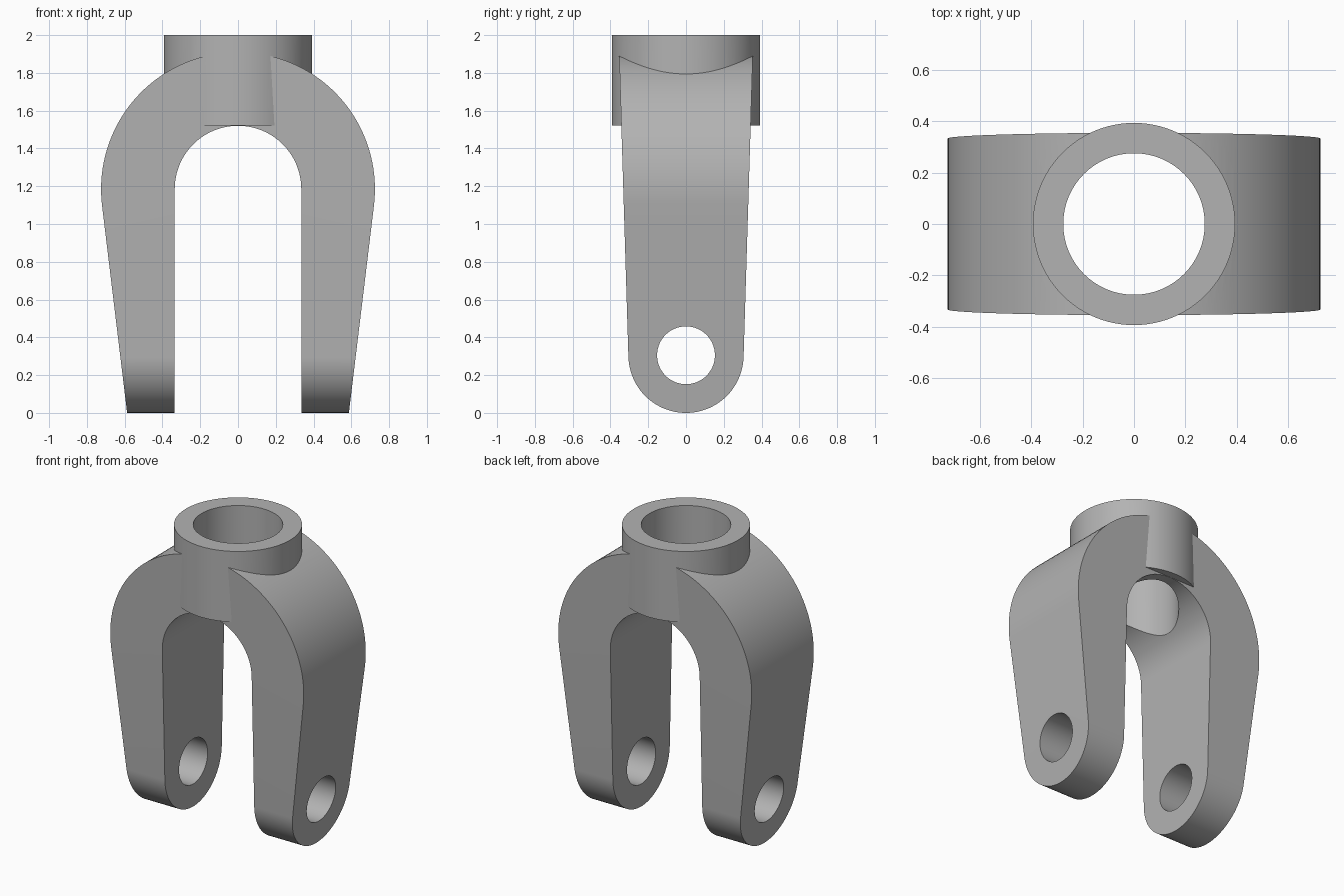
import bpy, bmesh
from math import sin, cos, pi, radians
from mathutils import Vector

if "Cube" in bpy.data.objects:
    bpy.data.objects.remove(bpy.data.objects["Cube"])

steel = bpy.data.materials.new("plain_grey")
steel.use_nodes = True
GREY = (0.45, 0.45, 0.45, 1)
steel.diffuse_color = GREY
steel.node_tree.nodes["Principled BSDF"].inputs["Base Color"].default_value = GREY


def arc(cx, cz, r, start, end, n=48):
    """Points on an arc, angles in degrees."""
    angles = [radians(start + (end - start) * i / n) for i in range(n + 1)]
    return [(cx + r * cos(a), cz + r * sin(a)) for a in angles]


def prism(name, outline, axis, low, high):
    """Extrude a closed outline along the x, y or z axis."""
    place = {"x": lambda a, b, d: (d, a, b),
             "y": lambda a, b, d: (a, d, b),
             "z": lambda a, b, d: (a, b, d)}[axis]
    bm = bmesh.new()
    face = bm.faces.new([bm.verts.new(place(a, b, low)) for a, b in outline])
    new = bmesh.ops.extrude_face_region(bm, geom=[face])["geom"]
    verts = [v for v in new if isinstance(v, bmesh.types.BMVert)]
    bmesh.ops.translate(bm, verts=verts, vec=Vector(place(0, 0, high - low)))
    bmesh.ops.recalc_face_normals(bm, faces=bm.faces)
    mesh = bpy.data.meshes.new(name)
    bm.to_mesh(mesh)
    bm.free()
    mesh.materials.append(steel)
    obj = bpy.data.objects.new(name, mesh)
    bpy.context.collection.objects.link(obj)
    return obj


def circle(r, cz=0):
    return arc(0, cz, r, 0, 360, 96)[:-1]


def combine(target, tool, operation):
    """Apply a boolean and discard the tool."""
    mod = target.modifiers.new("combine", "BOOLEAN")
    mod.object, mod.operation, mod.solver = tool, operation, "EXACT"
    bpy.context.view_layer.objects.active = target
    bpy.ops.object.modifier_apply(modifier=mod.name)
    bpy.data.objects.remove(tool)


ARCH_Z = 1.185   # centre height of the arch
EYE_Z = 0.305    # centre height of the axle eyes

# Arch with two tapering legs
outer = [(0.587, 0)] + arc(0, ARCH_Z, 0.725, -7, 187, 72) + [(-0.587, 0)]
inner = [(-0.335, 0)] + arc(0, ARCH_Z, 0.335, 180, 0, 64) + [(0.335, 0)]
fork = prism("fork_yoke", outer + inner, "y", -0.6, 0.6)

# Side taper with rounded leg ends
side = arc(0, EYE_Z, 0.305, -178, -2, 64) + [(0.36, 2.1), (-0.36, 2.1)]
combine(fork, prism("side_taper", side, "x", -1, 1), "INTERSECT")

# Collar on top, with its bore running through the arch
combine(fork, prism("collar", circle(0.393), "z", 1.521, 2), "UNION")
combine(fork, prism("collar_bore", circle(0.275), "z", 1, 2.3), "DIFFERENCE")

# Axle holes through both legs
combine(fork, prism("axle_hole", circle(0.153, EYE_Z), "x", -1, 1), "DIFFERENCE")

# Smooth curved faces, crisp edges
bpy.ops.object.select_all(action="DESELECT")
fork.select_set(True)
bpy.context.view_layer.objects.active = fork
bpy.ops.object.shade_smooth_by_angle(angle=radians(12))
